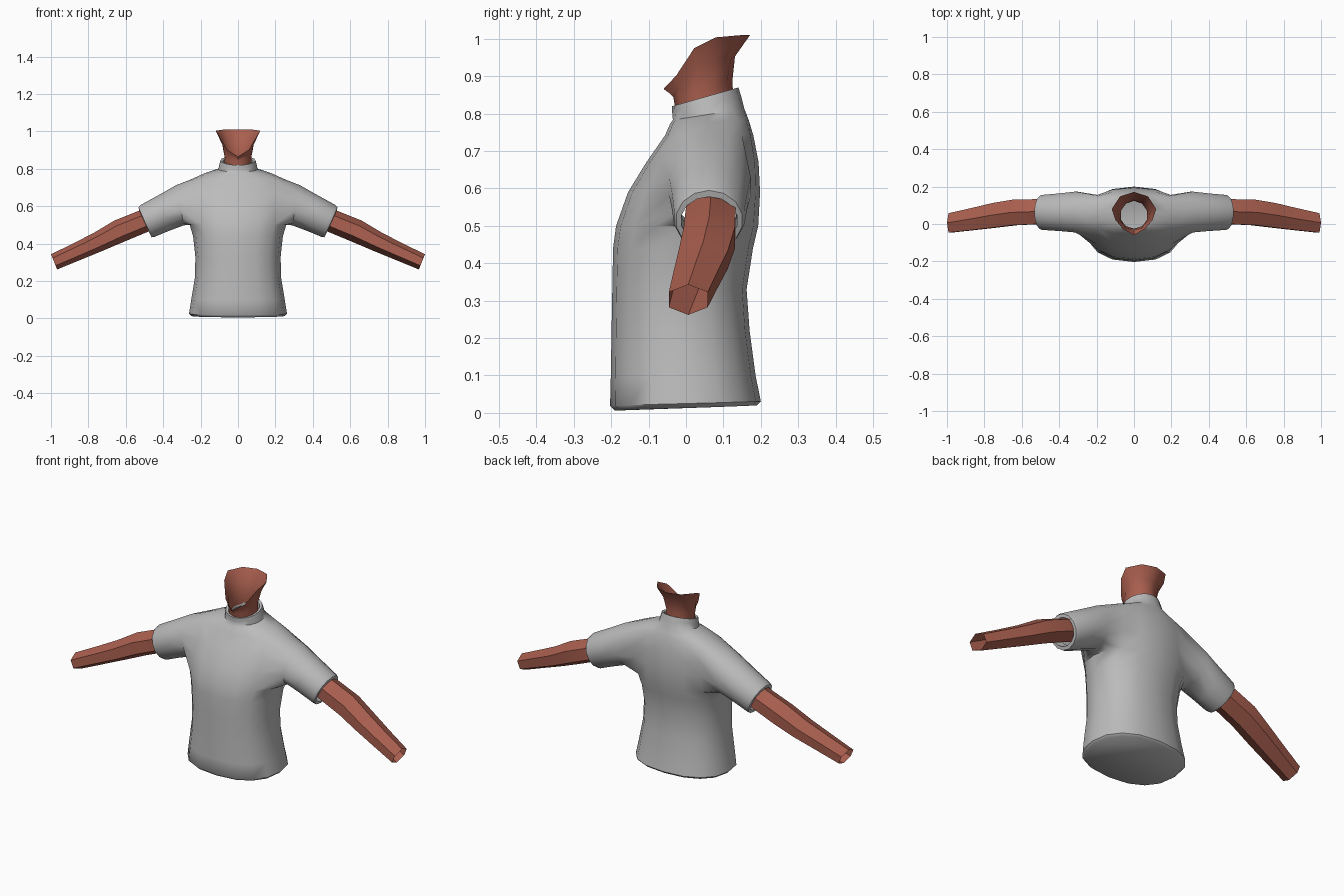
import bpy, bmesh, math
from mathutils import Vector

if "Cube" in bpy.data.objects:
    bpy.data.objects.remove(bpy.data.objects["Cube"])


def material(name, rgb):
    m = bpy.data.materials.new(name)
    m.diffuse_color = (*rgb, 1)
    m.use_nodes = True
    m.node_tree.nodes["Principled BSDF"].inputs["Base Color"].default_value = m.diffuse_color
    return m


cloth = material("grey cloth", (0.50, 0.50, 0.50))
skin = material("skin", (0.40, 0.115, 0.078))


def finish(bm, name, mat, angle):
    """Mirror a right half across x and shade it."""
    bmesh.ops.recalc_face_normals(bm, faces=bm.faces)
    me = bpy.data.meshes.new(name)
    bm.to_mesh(me)
    bm.free()
    ob = bpy.data.objects.new(name, me)
    bpy.context.collection.objects.link(ob)
    me.materials.append(mat)
    mod = ob.modifiers.new("mirror", 'MIRROR')
    mod.use_clip = True
    mod.merge_threshold = 0.0005
    bpy.ops.object.select_all(action='DESELECT')
    ob.select_set(True)
    bpy.context.view_layer.objects.active = ob
    bpy.ops.object.modifier_apply(modifier=mod.name)
    bpy.ops.object.shade_smooth_by_angle(angle=math.radians(angle))
    return ob


def half_ring(bm, n, z, rx, front, back, tilt=0.0, p=1.0):
    """Right half of an oval, from front to back; tilt raises the back."""
    out = []
    for i in range(n + 1):
        a = math.pi * (i / n - 0.5)
        c, s = max(0.0, math.cos(a)), math.sin(a)
        if i in (0, n):
            c = 0.0
        y = (front + back) / 2 + (back - front) / 2 * math.copysign(abs(s) ** p, s)
        out.append(bm.verts.new((rx * c ** p, y, z + tilt * s)))
    return out


def bridge(bm, a, b, closed=False):
    for i in range(len(a) if closed else len(a) - 1):
        j = (i + 1) % len(a)
        bm.faces.new((a[i], a[j], b[j], b[i]))


def tube_ring(bm, n, top, bottom, cy, ry):
    """Closed ring through a top and a bottom point given as (x, z)."""
    t, b = Vector((top[0], cy, top[1])), Vector((bottom[0], cy, bottom[1]))
    mid, half = (t + b) / 2, (t - b) / 2
    return [bm.verts.new(mid + half * math.cos(2 * math.pi * i / n)
                         + Vector((0, ry * math.sin(2 * math.pi * i / n), 0)))
            for i in range(n)]


# Shirt: torso and collar rings (z, half width, front y, back y, tilt, squareness)
bm = bmesh.new()
N = 8
rows = [
    (0.013, 0.250, -0.190, 0.190, 0.007, 0.85),
    (0.025, 0.262, -0.203, 0.200, 0.006, 0.85),
    (0.100, 0.250, -0.201, 0.186, 0, 0.85),
    (0.220, 0.230, -0.199, 0.170, 0, 0.85),
    (0.330, 0.228, -0.197, 0.162, 0, 0.85),
    (0.440, 0.240, -0.195, 0.179, 0, 0.85),
    (0.500, 0.258, -0.187, 0.193, 0, 0.85),   # armpit
    (0.590, 0.262, -0.155, 0.198, 0, 0.85),
    (0.670, 0.262, -0.106, 0.194, 0, 0.85),
    (0.742, 0.255, -0.056, 0.180, 0, 0.85),   # shoulder
    (0.778, 0.175, -0.042, 0.168, 0.004, 0.95),
    (0.798, 0.105, -0.035, 0.156, 0.015, 1),
    (0.825, 0.099, -0.037, 0.148, 0.020, 1),
    (0.845, 0.094, -0.037, 0.140, 0.025, 1),
    (0.842, 0.080, -0.026, 0.128, 0.022, 1),  # collar rim turned in
    (0.800, 0.078, -0.024, 0.126, 0.022, 1),
]
R = [half_ring(bm, N, *r) for r in rows]
LO, HI, C0, C1 = 6, 9, 2, 6
for k in range(len(R) - 1):
    for i in range(N):
        if not (LO <= k < HI and C0 <= i < C1):   # leave the armhole open
            bm.faces.new((R[k][i], R[k][i + 1], R[k + 1][i + 1], R[k + 1][i]))
bm.faces.new(R[0])                                # closed hem

# Sleeve grown from the armhole, loop starts at the top middle and goes to the back
loop = ([R[HI][i] for i in range(4, C1 + 1)]
        + [R[k][C1] for k in range(HI - 1, LO, -1)]
        + [R[LO][i] for i in range(C1, C0 - 1, -1)]
        + [R[k][C0] for k in range(LO + 1, HI)]
        + [R[HI][i] for i in (C0, C0 + 1)])
sleeve = [
    ((0.330, 0.713), (0.290, 0.498), 0.064, 0.112),
    ((0.420, 0.662), (0.370, 0.468), 0.063, 0.103),
    ((0.520, 0.607), (0.447, 0.436), 0.062, 0.096),
    ((0.533, 0.595), (0.462, 0.434), 0.062, 0.090),
    ((0.528, 0.578), (0.470, 0.450), 0.062, 0.076),  # cuff turned in
    ((0.480, 0.600), (0.430, 0.470), 0.062, 0.074),
]
for s in sleeve:
    ring = tube_ring(bm, len(loop), *s)
    bridge(bm, loop, ring, True)
    loop = ring
finish(bm, "shirt", cloth, 50)

# Arms: six-sided tubes, open at the wrist
bm = bmesh.new()
arm = [
    ((0.470, 0.600), (0.420, 0.485), 0.066, 0.074),
    ((0.540, 0.572), (0.490, 0.460), 0.066, 0.077),
    ((0.660, 0.524), (0.610, 0.410), 0.062, 0.079),
    ((0.770, 0.458), (0.725, 0.361), 0.046, 0.076),
    ((0.880, 0.402), (0.845, 0.312), 0.026, 0.068),
    ((1.000, 0.343), (0.967, 0.262), 0.006, 0.060),
]
prev = None
for s in arm:
    ring = tube_ring(bm, 6, *s)
    if prev:
        bridge(bm, prev, ring, True)
    prev = ring
finish(bm, "arms", skin, 40)

# Neck: open tube flaring to a slanted rim, low at the throat
bm = bmesh.new()
base = half_ring(bm, 5, 0.815, 0.077, -0.025, 0.127, 0.02)
mid = half_ring(bm, 5, 0.866, 0.074, -0.034, 0.124, 0.022)
upper = [bm.verts.new(v) for v in (
    (0, -0.042, 0.853), (0.050, -0.018, 0.876), (0.080, 0.028, 0.920),
    (0.088, 0.080, 0.948), (0.054, 0.122, 0.953), (0, 0.131, 0.953))]
rim = [bm.verts.new(v) for v in (
    (0, -0.060, 0.866), (0.058, -0.026, 0.902), (0.100, 0.022, 0.975),
    (0.119, 0.080, 1.004), (0.074, 0.148, 1.010), (0, 0.171, 1.010))]
for a, b in ((base, mid), (mid, upper), (upper, rim)):
    bridge(bm, a, b)
finish(bm, "neck", skin, 50)
